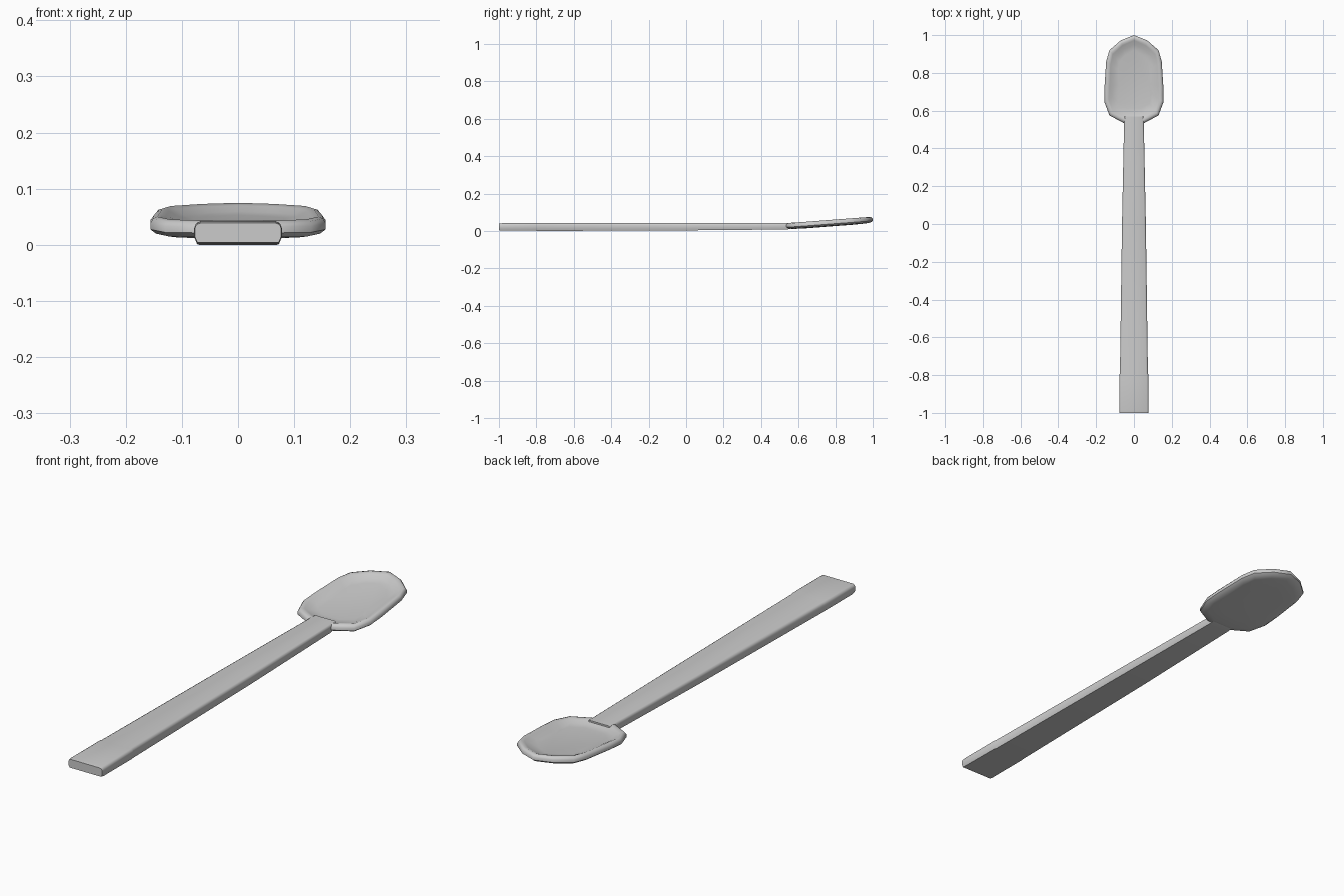
import bpy, bmesh, math
from mathutils import Vector

cube = bpy.data.objects.get("Cube")
if cube:
    bpy.data.objects.remove(cube, do_unlink=True)

grey = bpy.data.materials.new("plain grey")
grey.use_nodes = True
colour = (0.6, 0.6, 0.6, 1)
grey.diffuse_color = colour
grey.node_tree.nodes["Principled BSDF"].inputs["Base Color"].default_value = colour


def loft(name, rings, angle):
    """Skin closed rings of equal length and cap both ends."""
    bm = bmesh.new()
    loops = [[bm.verts.new(p) for p in ring] for ring in rings]
    for a, b in zip(loops, loops[1:]):
        for i in range(len(a)):
            j = (i + 1) % len(a)
            bm.faces.new((a[i], a[j], b[j], b[i]))
    bm.faces.new(loops[0][::-1])
    bm.faces.new(loops[-1])
    bmesh.ops.recalc_face_normals(bm, faces=bm.faces)
    mesh = bpy.data.meshes.new(name)
    bm.to_mesh(mesh)
    bm.free()
    mesh.materials.append(grey)
    obj = bpy.data.objects.new(name, mesh)
    bpy.context.collection.objects.link(obj)
    bpy.ops.object.select_all(action="DESELECT")
    obj.select_set(True)
    bpy.context.view_layer.objects.active = obj
    bpy.ops.object.shade_smooth_by_angle(angle=math.radians(angle))
    return obj


# Handle: flat bar with rounded sides, tapering towards the bowl
section = [(0.94, 0), (1, 0.3), (1, 0.72), (0.96, 0.92), (0.86, 1)]
section += [(-x, z) for x, z in reversed(section)]
stations = [(-1, 0.077, 0.004, 0.039), (-0.985, 0.078, 0.002, 0.041),
            (-0.8, 0.077, 0.001, 0.042), (-0.79, 0.074, 0, 0.042),
            (0, 0.063, 0.003, 0.042), (0.54, 0.052, 0.008, 0.043),
            (0.57, 0.05, 0.014, 0.043)]
loft("handle", [[(w * x, y, low + (high - low) * z) for x, z in section]
                for y, w, low, high in stations], 50)

# Bowl: faceted outline, rounded rim and a shallow hollow, rising to the tip
half = [(0.055, 0.535), (0.13, 0.575), (0.156, 0.645), (0.156, 0.72),
        (0.147, 0.86), (0.13, 0.92), (0.07, 0.972)]
outline = half + [(0, 1)] + [(-x, y) for x, y in reversed(half)]
centre = Vector((0, 0.76))


def bowl_ring(inset, height):
    ring = []
    for p in outline:
        v = Vector(p) - centre
        x, y = centre + v * (1 - inset / v.length)
        rise = max(0, y - 0.56) * 0.075
        ring.append((x, y, 0.010 + rise + height))
    return ring


loft("bowl", [bowl_ring(d, z) for d, z in (
    (0.1, -0.002), (0.035, 0), (0.012, 0.003), (0, 0.011), (0, 0.022),
    (0.006, 0.03), (0.016, 0.033), (0.028, 0.029), (0.05, 0.02),
    (0.08, 0.016))], 50)
